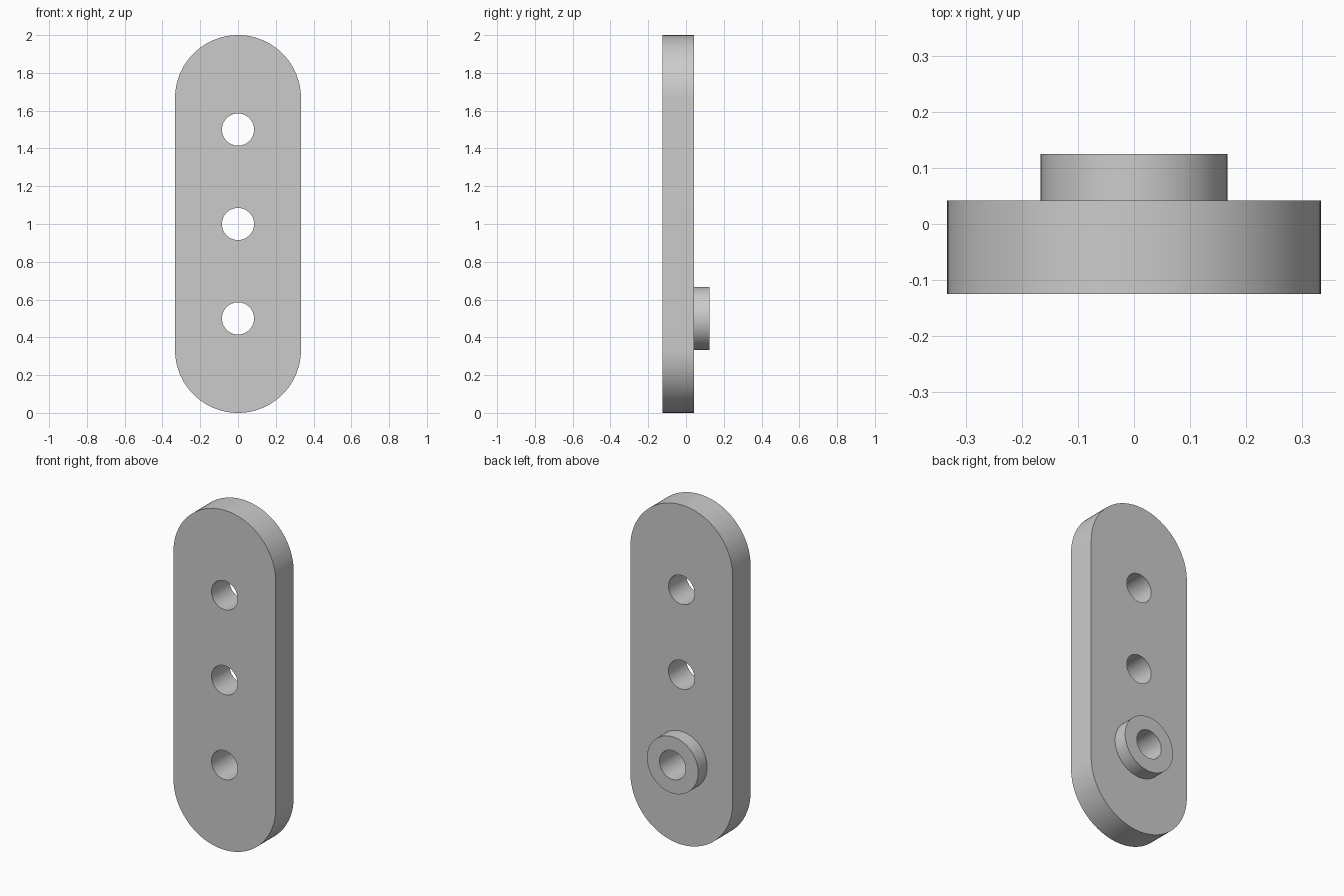
import bpy, bmesh, math
from mathutils import Vector

cube = bpy.data.objects.get("Cube")
if cube:
    bpy.data.objects.remove(cube, do_unlink=True)

grey = bpy.data.materials.new("light_grey")
grey.use_nodes = True
colour = (0.6, 0.6, 0.6, 1)
grey.diffuse_color = colour
grey.node_tree.nodes["Principled BSDF"].inputs["Base Color"].default_value = colour

HOLE_RADIUS = 0.085
FRONT, MIDDLE, BACK = -0.125, 0.0417, 0.125


def arc(radius, z, start, end, steps):
    """Points on an arc around (0, z) in the x-z plane."""
    angles = [start + (end - start) * i / steps for i in range(steps + 1)]
    return [(radius * math.cos(a), z + radius * math.sin(a)) for a in angles]


def circle(radius, z, steps=64):
    return arc(radius, z, 0, math.tau, steps)[:-1]


def extruded_part(name, loops, y0, y1):
    """Fill an outline with holes and extrude it from y0 to y1."""
    bm = bmesh.new()
    edges = []
    for loop in loops:
        verts = [bm.verts.new((x, y0, z)) for x, z in loop]
        edges += [bm.edges.new((a, b)) for a, b in zip(verts, verts[1:] + verts[:1])]
    bmesh.ops.triangle_fill(bm, edges=edges, use_beauty=True, use_dissolve=False)
    result = bmesh.ops.extrude_face_region(bm, geom=bm.faces[:], use_keep_orig=True)
    moved = [v for v in result["geom"] if isinstance(v, bmesh.types.BMVert)]
    bmesh.ops.translate(bm, verts=moved, vec=Vector((0, y1 - y0, 0)))
    bmesh.ops.recalc_face_normals(bm, faces=bm.faces[:])
    mesh = bpy.data.meshes.new(name)
    bm.to_mesh(mesh)
    bm.free()
    mesh.materials.append(grey)
    obj = bpy.data.objects.new(name, mesh)
    bpy.context.collection.objects.link(obj)
    bpy.ops.object.select_all(action="DESELECT")
    obj.select_set(True)
    bpy.context.view_layer.objects.active = obj
    bpy.ops.object.shade_smooth_by_angle(angle=math.radians(30))
    return obj


# Round-ended plate with three holes
END_RADIUS = 1 / 3
outline = (arc(END_RADIUS, 2 - END_RADIUS, 0, math.pi, 48)
           + arc(END_RADIUS, END_RADIUS, math.pi, math.tau, 48))
holes = [circle(HOLE_RADIUS, z) for z in (0.5, 1.0, 1.5)]
extruded_part("link_plate", [outline] + holes, FRONT, MIDDLE)

# Raised collar around the lowest hole at the back
extruded_part("rear_collar", [circle(1 / 6, 0.5), circle(HOLE_RADIUS, 0.5)], MIDDLE, BACK)
